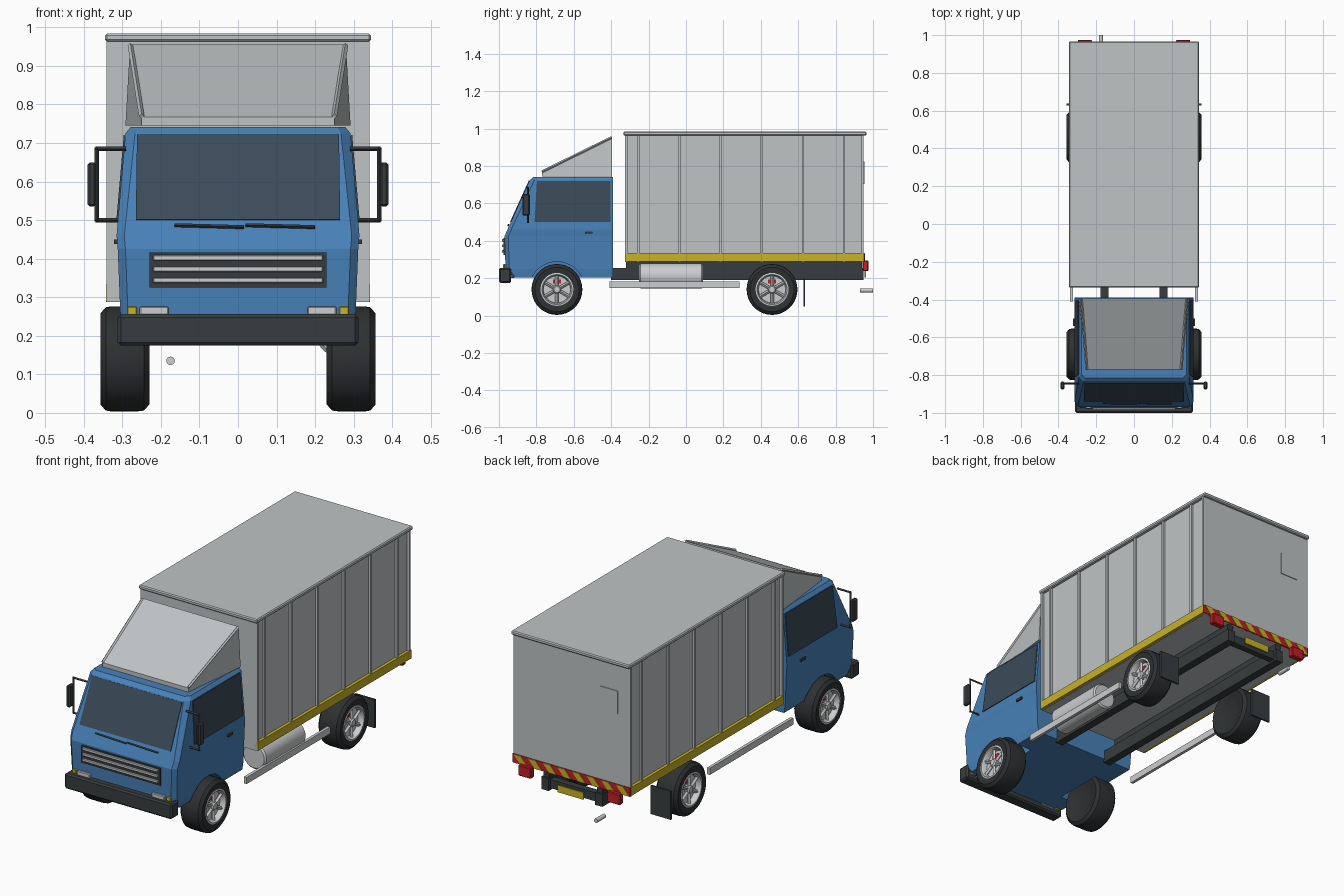
import bpy, bmesh, math
from mathutils import Vector

cube = bpy.data.objects.get("Cube")
if cube:
    bpy.data.objects.remove(cube)


def material(name, r, g, b):
    m = bpy.data.materials.new(name)
    m.use_nodes = True
    m.diffuse_color = (r, g, b, 1)
    m.node_tree.nodes["Principled BSDF"].inputs["Base Color"].default_value = (r, g, b, 1)
    return m


BLUE = material("cab_blue", .065, .22, .48)
GLASS = material("window_glass", .042, .07, .10)
GREY = material("cargo_grey", .52, .55, .56)
DARK = material("dark_plastic", .04, .046, .049)
TYRE = material("tyre_rubber", .027, .03, .032)
SILVER = material("silver_metal", .6, .61, .62)
YELLOW = material("yellow_paint", .58, .45, .02)
RED = material("red_paint", .54, .015, .02)


def make(name, verts, faces, mat, bevel=0, smooth=False):
    mesh = bpy.data.meshes.new(name)
    mesh.from_pydata([tuple(v) for v in verts], [], faces)
    bm = bmesh.new()
    bm.from_mesh(mesh)
    bmesh.ops.recalc_face_normals(bm, faces=bm.faces)
    if bevel:
        bmesh.ops.bevel(bm, geom=bm.edges[:], offset=bevel, segments=1, affect='EDGES')
    bm.to_mesh(mesh)
    bm.free()
    mesh.materials.append(mat)
    ob = bpy.data.objects.new(name, mesh)
    bpy.context.collection.objects.link(ob)
    if smooth:
        bpy.ops.object.select_all(action='DESELECT')
        ob.select_set(True)
        bpy.context.view_layer.objects.active = ob
        bpy.ops.object.shade_smooth_by_angle(angle=math.radians(35))
    return ob


def loft(name, rings, mat, bevel=0, smooth=False):
    """Skin a list of equal rings and cap both ends."""
    n = len(rings[0])
    faces = [(k * n + i, k * n + (i + 1) % n, (k + 1) * n + (i + 1) % n, (k + 1) * n + i)
             for k in range(len(rings) - 1) for i in range(n)]
    faces += [tuple(range(n)), tuple(range((len(rings) - 1) * n, len(rings) * n))]
    return make(name, [v for r in rings for v in r], faces, mat, bevel, smooth)


def box(name, xs, ys, zs, mat, bevel=0):
    ring = lambda z: [(xs[0], ys[0], z), (xs[1], ys[0], z), (xs[1], ys[1], z), (xs[0], ys[1], z)]
    return loft(name, [ring(z) for z in zs], mat, bevel)


def side_box(name, s, xs, ys, zs, mat, bevel=0):
    return box(name, sorted(s * x for x in xs), ys, zs, mat, bevel)


def plate(name, corners, normal, mat, thick=.008):
    n = Vector(normal).normalized() * thick / 2
    return loft(name, [[Vector(c) - n for c in corners], [Vector(c) + n for c in corners]], mat)


def lathe(name, profile, centre, mat, axis='x', s=1, segs=36):
    """Turn (radius, distance) points about an axis through centre."""
    rings = []
    for r, d in profile:
        ring = []
        for i in range(segs):
            a = math.tau * i / segs
            u, v = r * math.cos(a), r * math.sin(a)
            off = Vector((s * d, u, v)) if axis == 'x' else Vector((u, d, v))
            ring.append(Vector(centre) + off)
        rings.append(ring)
    return loft(name, rings, mat, smooth=True)


def bar(name, p, q, size, mat):
    """Square bar between two points."""
    p, q = Vector(p), Vector(q)
    d = (q - p).normalized()
    u = d.orthogonal().normalized() * size / 2
    v = d.cross(u)
    return loft(name, [[c + u + v, c + u - v, c - u - v, c - u + v] for c in (p, q)], mat)


# Cab shell: horizontal sections (height, front, half width, corner chamfer)
sections = [(.205, -.935, .298, .02), (.25, -.965, .305, .02), (.425, -.97, .312, .02),
            (.46, -.955, .315, .02), (.725, -.835, .292, .025), (.742, -.815, .278, .02)]
rings = []
for z, f, w, c in sections:
    half = [(w - c, f, z), (w, f + c, z), (w, -.39, z)]
    rings.append(half + [(-x, y, h) for x, y, h in reversed(half)])
cab = loft("cab", rings, BLUE)
for s in (-1, 1):
    cutter = lathe("arch_cutter", [(.148, .21), (.148, .4)], (0, -.69, .14), BLUE, s=s)
    cutter.hide_render = True
    mod = cab.modifiers.new("arch", 'BOOLEAN')
    mod.operation, mod.object, mod.solver = 'DIFFERENCE', cutter, 'EXACT'
    bpy.context.view_layer.objects.active = cab
    bpy.ops.object.modifier_apply(modifier=mod.name)
    bpy.data.objects.remove(cutter)


def front_y(z):
    return -.955 + (z - .46) * .12 / .265


def side_x(z):
    return .315 - (z - .46) * .023 / .265


# Windscreen, side windows and wipers
lo, hi = .5, .72
plate("windscreen", [(-.265, front_y(lo), lo), (.265, front_y(lo), lo),
                     (.262, front_y(hi), hi), (-.262, front_y(hi), hi)], (0, -.265, .12), GLASS)
for x in (-.165, .02):
    bar("wiper", (x, front_y(.487) - .006, .487), (x + .18, front_y(.482) - .006, .482), .007, DARK)
for s in (-1, 1):
    plate("side_window", [(s * side_x(lo), -.81, lo), (s * side_x(lo), -.405, lo),
                          (s * side_x(hi), -.405, hi), (s * side_x(hi), -.797, hi)],
          (s, 0, .087), GLASS)
    side_box("door_handle", s, (.308, .322), (-.54, -.5), (.438, .45), DARK)
    # Mirror with its bracket
    for z in (.5, .685):
        bar("mirror_arm", (s * .29, -.845, z), (s * .37, -.845, z), .008, DARK)
    bar("mirror_post", (s * .366, -.845, .496), (s * .366, -.845, .689), .008, DARK)
    side_box("mirror", s, (.368, .39), (-.875, -.835), (.535, .65), DARK, .006)
    # Front lamps
    side_box("headlamp", s, (.18, .255), (-.978, -.93), (.2, .276), SILVER, .003)
    side_box("indicator", s, (.262, .288), (-.972, -.92), (.2, .276), YELLOW, .003)

# Grille and bumper
box("grille", (-.23, .23), (-.976, -.95), (.325, .416), DARK)
for z in (.344, .373, .402):
    box("grille_bar", (-.22, .22), (-.984, -.97), (z - .007, z + .007), SILVER, .002)
box("bumper", (-.312, .312), (-1, -.935), (.175, .256), DARK, .008)

# Roof wind deflector
deflector = [[(s * .25, -.77, .745), (s * .25, -.77, .767), (s * .28, -.395, .955),
              (s * .292, -.395, .745)] for s in (-1, 1)]
loft("wind_deflector", deflector, GREY)
for s in (-1, 1):
    bar("deflector_edge", (s * .25, -.77, .77), (s * .279, -.397, .953), .01, GREY)

# Cargo box with roof cap, ribs and hatch
box("cargo_box", (-.327, .327), (-.325, .95), (.288, .97), GREY)
box("cargo_roof", (-.345, .345), (-.335, .965), (.963, .984), GREY, .005)
for s in (-1, 1):
    for i in range(6):
        y = -.255 + .22 * i
        side_box("side_rib", s, (.32, .338), (y - .006, y + .006), (.288, .964), GREY)
    for y in (-.325, .938):
        side_box("corner_post", s, (.318, .341), (y, y + .012), (.288, .964), GREY)
    side_box("yellow_skirt", s, (.32, .343), (-.325, .95), (.29, .334), YELLOW)
box("rear_hatch", (-.27, -.17), (.948, .954), (.705, .825), GREY)

# Striped rear board
box("rear_board", (-.343, .343), (.945, .954), (.288, .334), RED)
for i in range(8):
    x = -.34 + .085 * i
    plate("rear_stripe", [(x, .955, .289), (x + .042, .955, .289),
                          (x + .08, .955, .333), (x + .038, .955, .333)], (0, 1, 0), YELLOW, .004)

# Chassis, tail gear and side guards
for s in (-1, 1):
    side_box("chassis_rail", s, (.135, .178), (-.4, .95), (.19, .255), DARK)
    side_box("rail_riser", s, (.14, .173), (-.32, .94), (.25, .29), DARK)
    side_box("tail_lamp", s, (.222, .297), (.945, .975), (.238, .295), RED, .004)
    side_box("side_guard", s, (.322, .338), (-.41, .285), (.147, .182), SILVER)
    side_box("mud_flap", s, (.24, .357), (.627, .637), (.05, .2), DARK)
box("rear_crossmember", (-.14, .14), (.9, .935), (.2, .245), DARK)
box("number_plate", (-.075, .075), (.955, .962), (.205, .242), YELLOW)
lathe("exhaust_pipe", [(.011, .93), (.011, 1)], (-.175, 0, .135), SILVER, axis='y', segs=16)
lathe("fuel_tank", [(.06, -.25), (.068, -.242), (.068, .082), (.06, .09)],
      (.268, 0, .212), SILVER, axis='y')

# Wheels
tyre = [(.04, .25), (.07, .245), (.085, .238), (.118, .23), (.134, .244), (.136, .26),
        (.136, .33), (.134, .343), (.118, .357), (.088, .353), (.086, .325), (.01, .325)]
rim = [(.07, .326), (.088, .326), (.088, .355), (.08, .357), (.074, .345), (.072, .328)]
for s in (-1, 1):
    for end, y in (("front", -.69), ("rear", .46)):
        c = (0, y, .14)
        lathe(end + "_tyre", tyre, c, TYRE, s=s)
        lathe(end + "_rim", rim, c, SILVER, s=s)
        lathe(end + "_hub", [(.022, .325), (.022, .345), (.016, .352), (.006, .352)], c, SILVER, s=s, segs=20)
        for i in range(6):
            a = math.tau * (i + .5) / 6
            d = Vector((0, math.cos(a), math.sin(a)))
            base = Vector((s * .339, y, .14))
            bar(end + "_spoke", base + d * .015, base + d * .08, .013, SILVER)
        side_box(end + "_brake_caliper", s, (.322, .333), (y - .022, y + .022), (.172, .192), RED)
